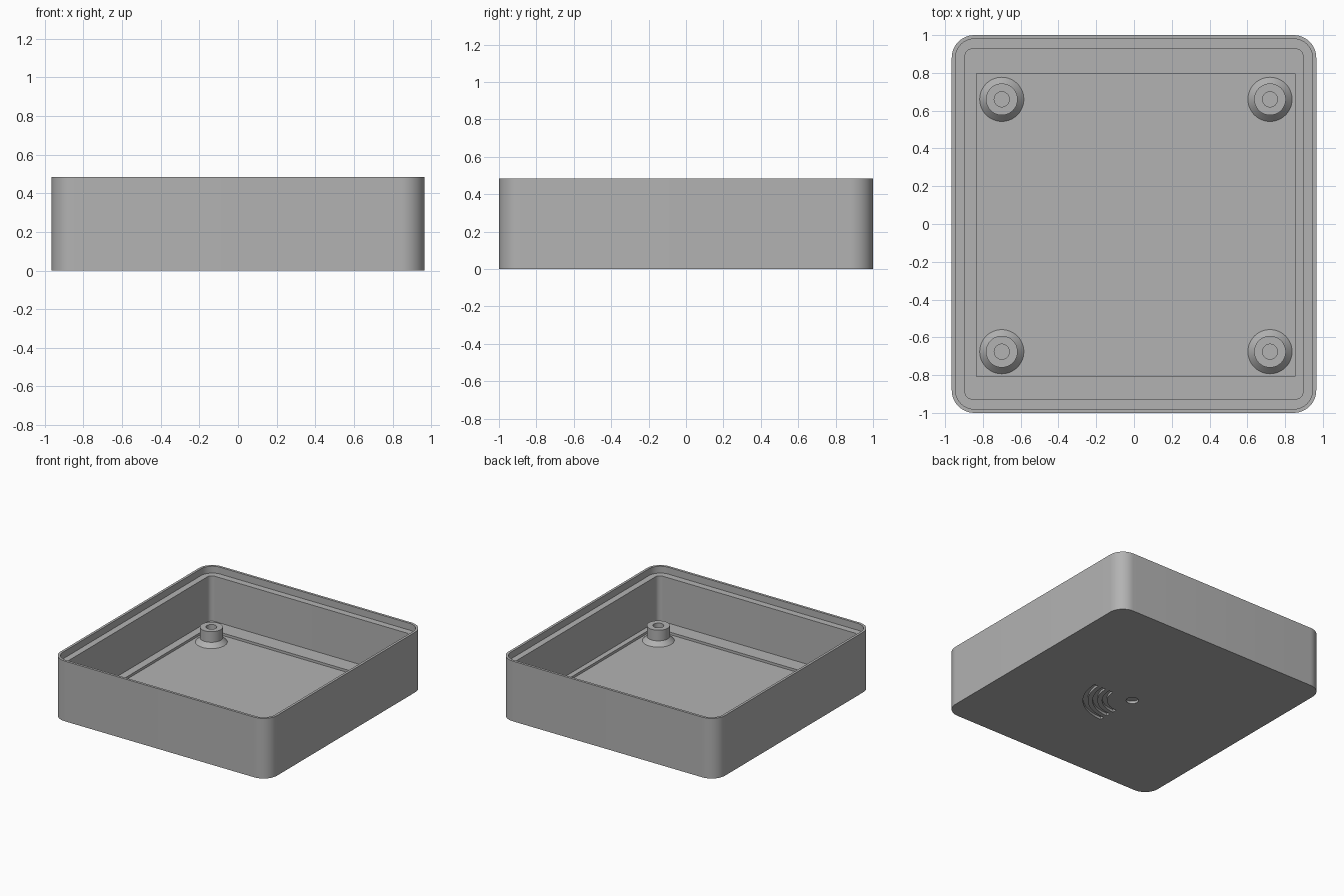
import bpy, bmesh
from math import cos, sin, pi, radians

cube = bpy.data.objects.get("Cube")
if cube:
    bpy.data.objects.remove(cube, do_unlink=True)

grey = bpy.data.materials.new("light_grey_plastic")
grey.use_nodes = True
grey.diffuse_color = (0.45, 0.45, 0.45, 1)
grey.node_tree.nodes["Principled BSDF"].inputs["Base Color"].default_value = (0.45, 0.45, 0.45, 1)

CX, CY = 0.01, -0.008     # shared centre of the fittings
HEIGHT, LEDGE, FLOOR, RECESS = 0.485, 0.43, 0.065, 0.045


def rounded_rect(hx, hy, r, z, cx=0, cy=0, steps=12):
    """Points of a rounded rectangle, counter-clockwise."""
    pts = []
    for k, (sx, sy) in enumerate([(1, 1), (-1, 1), (-1, -1), (1, -1)]):
        for i in range(steps + 1):
            a = (k + i / steps) * pi / 2
            pts.append((cx + sx * (hx - r) + r * cos(a), cy + sy * (hy - r) + r * sin(a), z))
    return pts


def circle(r, z, cx=0, cy=0, n=48):
    return [(cx + r * cos(2 * pi * i / n), cy + r * sin(2 * pi * i / n), z) for i in range(n)]


def loft(name, rings):
    """Skin equal rings in order and cap both ends."""
    bm = bmesh.new()
    loops = [[bm.verts.new(p) for p in ring] for ring in rings]
    n = len(loops[0])
    for a, b in zip(loops, loops[1:]):
        for i in range(n):
            j = (i + 1) % n
            bm.faces.new((a[i], a[j], b[j], b[i]))
    bm.faces.new(loops[0][::-1])
    bm.faces.new(loops[-1])
    bmesh.ops.recalc_face_normals(bm, faces=bm.faces)
    mesh = bpy.data.meshes.new(name)
    bm.to_mesh(mesh)
    bm.free()
    obj = bpy.data.objects.new(name, mesh)
    bpy.context.collection.objects.link(obj)
    mesh.materials.append(grey)
    return obj


def activate(obj):
    bpy.ops.object.select_all(action='DESELECT')
    obj.select_set(True)
    bpy.context.view_layer.objects.active = obj


def cut(obj, cutter):
    mod = obj.modifiers.new("cut", 'BOOLEAN')
    mod.operation = 'DIFFERENCE'
    mod.solver = 'EXACT'
    mod.object = cutter
    activate(obj)
    bpy.ops.object.modifier_apply(modifier=mod.name)
    bpy.data.objects.remove(cutter, do_unlink=True)


def smooth(obj):
    activate(obj)
    bpy.ops.object.shade_smooth_by_angle(angle=radians(30))


# Tray: outer wall, thin lip, ledge, inner wall, floor border, recessed floor
tray = loft("tray", [
    rounded_rect(0.965, 1.0, 0.12, 0),
    rounded_rect(0.965, 1.0, 0.12, HEIGHT),
    rounded_rect(0.945, 0.98, 0.10, HEIGHT),
    rounded_rect(0.945, 0.98, 0.10, LEDGE),
    rounded_rect(0.895, 0.927, 0.04, LEDGE),
    rounded_rect(0.895, 0.927, 0.04, FLOOR),
    rounded_rect(0.844, 0.802, 0.004, FLOOR, CX, -0.005),
    rounded_rect(0.844, 0.802, 0.004, RECESS, CX, -0.005),
])

# Engraved underside: round dimple and three quarter-circle grooves
DEPTH = 0.02
cut(tray, loft("dimple_cutter", [circle(0.045, -0.05, CX, CY), circle(0.045, DEPTH, CX, CY)]))
for r in (0.185, 0.255, 0.325):
    sections = []
    for i in range(25):
        a = -pi / 2 * i / 24
        sections.append([(CX + q * cos(a), CY + q * sin(a), z) for q, z in
                         ((r, -0.05), (r + 0.035, -0.05), (r + 0.035, DEPTH), (r, DEPTH))])
    cut(tray, loft("groove_cutter", sections))
smooth(tray)

# Screw bosses with a flared foot and a blind hole
for side, sx in (("left", 1), ("right", -1)):
    for end, sy in (("front", -1), ("back", 1)):
        x, y = CX + sx * 0.71, CY + sy * 0.668
        boss = loft(f"{end}_{side}_screw_boss", [circle(r, z, x, y) for r, z in (
            (0.117, RECESS - 0.005), (0.117, RECESS), (0.084, RECESS + 0.035),
            (0.084, 0.166), (0.04, 0.166), (0.04, RECESS + 0.005))])
        smooth(boss)
